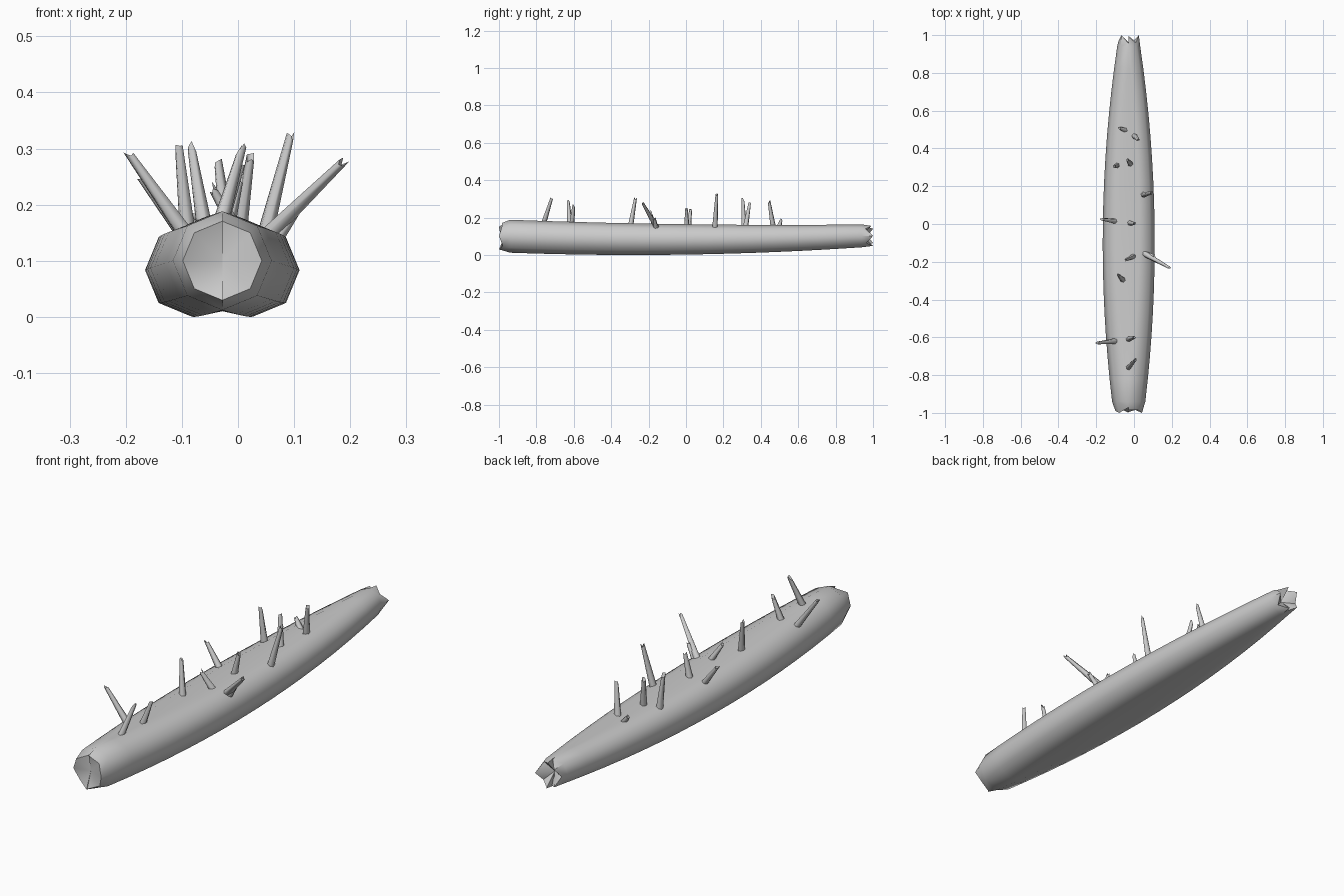
import bpy, bmesh, math, random
from mathutils import Vector

if "Cube" in bpy.data.objects:
    bpy.data.objects.remove(bpy.data.objects["Cube"])

random.seed(4)
CX = -0.028


def make(name, bm, angle=40):
    bmesh.ops.recalc_face_normals(bm, faces=bm.faces)
    me = bpy.data.meshes.new(name)
    bm.to_mesh(me)
    bm.free()
    ob = bpy.data.objects.new(name, me)
    bpy.context.collection.objects.link(ob)
    bpy.ops.object.select_all(action='DESELECT')
    ob.select_set(True)
    bpy.context.view_layer.objects.active = ob
    bpy.ops.object.shade_smooth_by_angle(angle=math.radians(angle))
    return ob


def bridge(bm, a, b):
    n = len(a)
    for i in range(n):
        bm.faces.new((a[i], a[(i + 1) % n], b[(i + 1) % n], b[i]))


def mix(y, front, mid, back):
    # quadratic through the values at y = -0.94, 0, 0.94
    t = y / 0.94
    return mid + (back - front) / 2 * t + ((back + front) / 2 - mid) * t * t


def section(y, scale=1.0):
    # two overlapping octagon halves with a shallow groove between them
    r = mix(y, 0.088, 0.081, 0.061) * scale
    zc = mix(y, 0.098, 0.081, 0.1)
    d = max(0.0, 0.056 * (1 - (y / 0.94) ** 2))
    pts = []
    for side in (1, -1):
        for k in range(5):
            a = math.radians(90 - 45 * k)
            if side < 0:
                a = math.radians(270 - 45 * k)
            pts.append((CX + side * d + r * math.cos(a), zc + r * math.sin(a)))
        s = -1 if side > 0 else 1
        pts.append((CX, zc + s * (r - 0.22 * d)))
    return pts, zc


# log body
bm = bmesh.new()
rings = []
for i in range(17):
    y = -0.94 + 1.88 * i / 16
    rings.append([bm.verts.new((x, y, z)) for x, z in section(y)[0]])
for a, b in zip(rings, rings[1:]):
    bridge(bm, a, b)

# splintered ends with a recessed core
front_jag = [.045, .045, .06, .04, .055, .05, .06, .035, .05, .06, .03, .02]
back_jag = [.05, .02, .06, .025, .055, .06, .02, .06, .03, .06, .015, .05]
for ring, s, jag, scale, depth in ((rings[0], -1, front_jag, 0.8, 0.03),
                                   (rings[-1], 1, back_jag, 0.88, 0.0)):
    pts, zc = section(s * 0.94, scale)
    rim = [bm.verts.new((x, s * (0.94 + j), z)) for (x, z), j in zip(pts, jag)]
    bridge(bm, ring, rim)
    core = bm.verts.new((CX, s * (0.94 + depth), zc))
    for i in range(12):
        bm.faces.new((rim[i], rim[(i + 1) % 12], core))
bmesh.ops.remove_doubles(bm, verts=bm.verts, dist=0.0005)
make("log", bm, 50)

# broken branches: base on the log, tip
branches = [
    ((-.055, .50, .155), (-.082, .51, .19)),
    ((.003, .465, .155), (.022, .445, .28)),
    ((-.09, .31, .15), (-.105, .305, .295)),
    ((-.02, .32, .155), (-.035, .34, .27)),
    ((.05, .155, .15), (.093, .165, .32)),
    ((-.10, .015, .15), (-.168, .025, .24)),
    ((-.02, .005, .15), (.002, .002, .24)),
    ((.06, -.16, .15), (.188, -.232, .275)),
    ((.07, -.16, .14), (.11, -.17, .195)),
    ((0, -.17, .15), (-.045, -.19, .225)),
    ((-.06, -.295, .16), (-.083, -.27, .30)),
    ((-.10, -.62, .155), (-.195, -.63, .29)),
    ((-.03, -.61, .165), (.002, -.60, .26)),
    ((-.03, -.76, .17), (.006, -.72, .295)),
]
for i, (p, q) in enumerate(branches):
    p, q = Vector(p), Vector(q)
    axis = (q - p).normalized()
    u = axis.orthogonal().normalized()
    v = axis.cross(u)
    bm = bmesh.new()
    low, top = [], []
    for k in range(6):
        a = math.tau * k / 6
        o = u * math.cos(a) + v * math.sin(a)
        low.append(bm.verts.new(p - axis * 0.03 + o * 0.016))
        top.append(bm.verts.new(q + o * 0.0075 + axis * random.uniform(-.012, .012)))
    bridge(bm, low, top)
    bm.faces.new(low[::-1])
    core = bm.verts.new(q - axis * 0.012)
    for k in range(6):
        bm.faces.new((top[k], top[(k + 1) % 6], core))
    make(f"branch_stub_{i + 1}", bm, 65)

# rest the model on the ground
bpy.context.view_layer.update()
low_z = min(v.co.z for v in bpy.data.objects["log"].data.vertices)
for ob in bpy.data.objects:
    ob.location.z -= low_z
